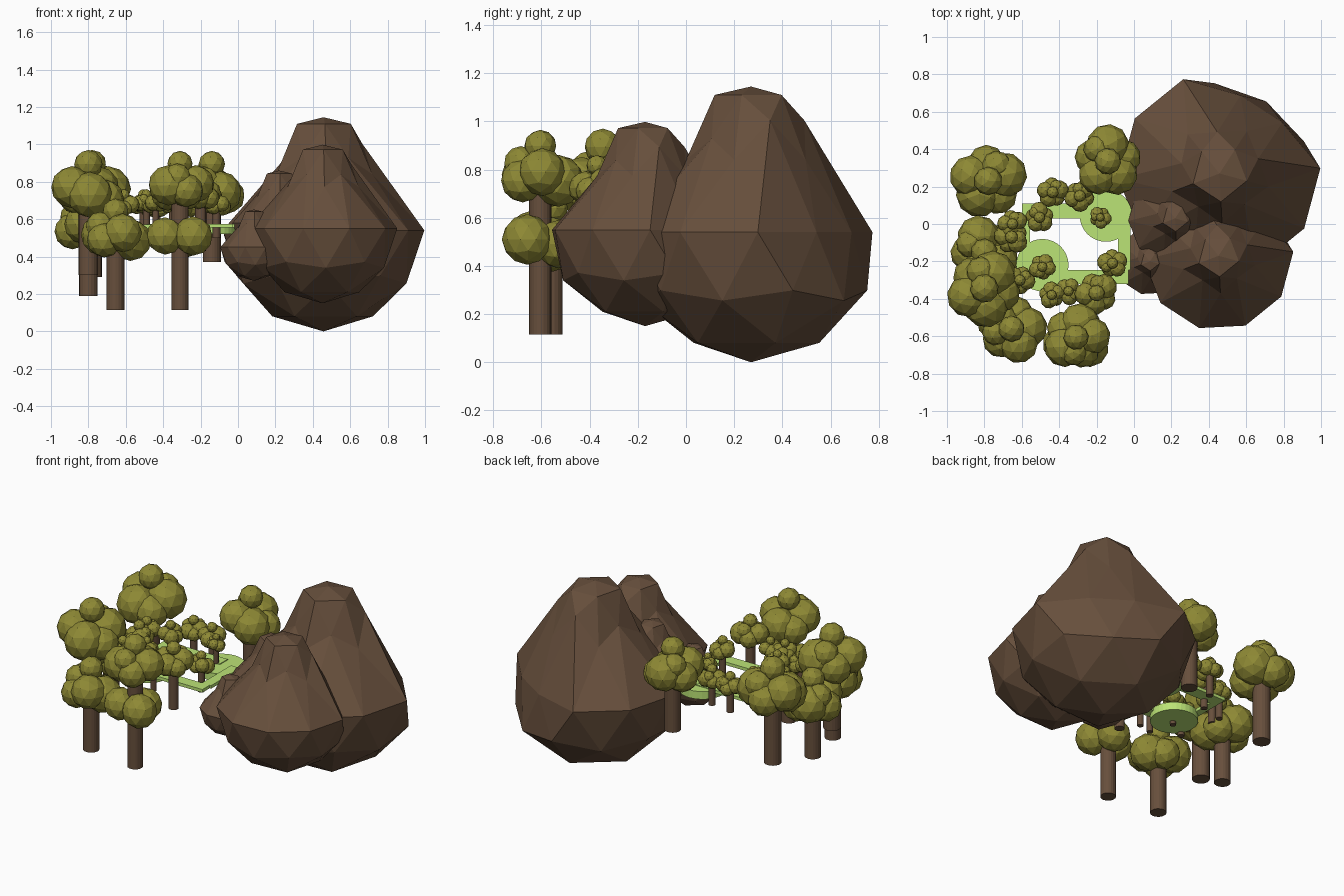
import bpy, bmesh, math, random
from mathutils import Matrix, Vector

if "Cube" in bpy.data.objects:
    bpy.data.objects.remove(bpy.data.objects["Cube"])

random.seed(4)


def material(name, rgb):
    m = bpy.data.materials.new(name)
    m.diffuse_color = (*rgb, 1)
    m.use_nodes = True
    m.node_tree.nodes["Principled BSDF"].inputs["Base Color"].default_value = m.diffuse_color
    return m


BROWN = material("earth_brown", (0.135, 0.078, 0.045))
LEAF = material("olive_leaf", (0.27, 0.25, 0.035))
GRASS = material("light_green", (0.50, 0.77, 0.18))


def finish(name, bm, mat):
    me = bpy.data.meshes.new(name)
    bmesh.ops.recalc_face_normals(bm, faces=bm.faces)
    bm.to_mesh(me)
    bm.free()
    me.materials.append(mat)
    ob = bpy.data.objects.new(name, me)
    bpy.context.collection.objects.link(ob)
    return ob


# Rocks: round below, upper half pulled into a narrow peak
def rock(name, centre, radius):
    bm = bmesh.new()
    bmesh.ops.create_icosphere(bm, subdivisions=2, radius=1)
    bmesh.ops.rotate(bm, verts=bm.verts, matrix=Matrix.Rotation(math.radians(-15), 3, 'Z'))
    for v in bm.verts:
        ang = math.atan2(v.co.y, v.co.x)
        deg = math.degrees(ang)
        r, z = math.hypot(v.co.x, v.co.y), v.co.z
        if z > 0.95:
            r, z = 0, 1.12
        elif z > 0.7:
            r, z = 0.28, 1.055
        elif z > 0.49:
            back = 0 < deg < 120
            r, z = (0.41, 0.86) if back else (0.39, 0.72)
        elif z > 0.3:
            r, z = 0.50, 0.556
        elif z > -0.1 and 30 < deg < 80:      # flattened rear corner
            r = 0.80
        v.co = Vector((r * math.cos(ang), r * math.sin(ang), z)) * radius + Vector(centre)
    finish(name, bm, BROWN)


rock("large_rock", (0.457, 0.27, 0.54), 0.54)
rock("front_rock", (0.452, -0.17, 0.55), 0.40)
rock("small_rock_upper", (0.22, 0.03, 0.58), 0.25)
rock("small_rock_lower", (0.085, -0.20, 0.45), 0.18)


# Leaf bulbs: (angle, distance, height, radius) about the crown centre
BULBS = [(20, 0.09, 0.00, 0.12), (95, 0.09, -0.03, 0.10), (165, 0.095, 0.01, 0.11),
         (235, 0.085, -0.03, 0.12), (305, 0.09, -0.05, 0.10), (0, 0.0, 0.13, 0.075),
         (60, 0.09, 0.05, 0.08)]


def bulb(bm, pos, r):
    m = Matrix.Translation(pos) @ Matrix.Rotation(random.uniform(0, 6.28), 4, 'Z')
    bmesh.ops.create_icosphere(bm, subdivisions=2, radius=r, matrix=m)


def tree(name, x, y, base, top, s, turn=0, extra=()):
    mid = top - 0.205 * s
    bm = bmesh.new()
    h = mid - base
    bmesh.ops.create_cone(bm, cap_ends=True, segments=20, radius1=0.051 * s, radius2=0.051 * s,
                          depth=h, matrix=Matrix.Translation((x, y, base + h / 2)))
    finish(name + "_trunk", bm, BROWN)
    bm = bmesh.new()
    for a, d, z, r in BULBS:
        t = math.radians(a + turn)
        bulb(bm, (x + d * s * math.cos(t), y + d * s * math.sin(t), mid + z * s), r * s)
    for pos, r in extra:
        bulb(bm, pos, r)
    finish(name + "_leaves", bm, LEAF)


# Large trees around the outside
tree("back_left_tree", -0.78, 0.23, 0.29, 0.97, 1.02)
tree("left_tree", -0.80, -0.345, 0.30, 0.97, 1.02, 40)
tree("left_middle_tree", -0.80, -0.15, 0.19, 0.76, 0.96, 90)
tree("front_left_tree", -0.655, -0.56, 0.115, 0.71, 0.94, 130)
tree("front_tree", -0.31, -0.605, 0.115, 0.965, 0.9, 200,
     [((-0.39, -0.64, 0.51), 0.10), ((-0.24, -0.66, 0.51), 0.105), ((-0.29, -0.53, 0.49), 0.10)])
tree("back_right_tree", -0.14, 0.335, 0.37, 0.965, 0.95, 70)
tree("middle_tree", -0.20, -0.37, 0.43, 0.86, 0.58, 20)

# Small trees around the clearing
SMALL = [(-0.435, 0.17, 0.42), (-0.29, 0.15, 0.42), (-0.505, 0.035, 0.40), (-0.18, 0.035, 0.30),
         (-0.115, -0.21, 0.40), (-0.49, -0.23, 0.36), (-0.44, -0.38, 0.36), (-0.35, -0.36, 0.36),
         (-0.655, -0.07, 0.46), (-0.61, -0.30, 0.40), (-0.65, 0.0, 0.40)]
for i, (x, y, s) in enumerate(SMALL):
    base = 0.53 if s == 0.30 else 0.50
    tree("small_tree_%d" % (i + 1), x, y, base, 0.76, s, i * 37)


# Round lawns joined by a rectangular ring of paths
def lawn(name, x, y, r, z0, z1):
    bm = bmesh.new()
    bmesh.ops.create_cone(bm, cap_ends=True, segments=32, radius1=r, radius2=r, depth=z1 - z0,
                          matrix=Matrix.Translation((x, y, (z0 + z1) / 2)))
    finish(name, bm, GRASS)


def path(name, x0, x1, y0, y1):
    bm = bmesh.new()
    m = Matrix.Translation(((x0 + x1) / 2, (y0 + y1) / 2, 0.565))
    bmesh.ops.create_cube(bm, size=1, matrix=m @ Matrix.Diagonal((x1 - x0, y1 - y0, 0.02, 1)))
    finish(name, bm, GRASS)


lawn("right_lawn", -0.15, 0.045, 0.14, 0.52, 0.57)
lawn("left_lawn", -0.49, -0.22, 0.14, 0.52, 0.57)
path("back_path", -0.60, -0.15, 0.03, 0.11)
path("front_path", -0.49, -0.03, -0.32, -0.245)
path("left_path", -0.60, -0.555, -0.25, 0.03)
path("right_path", -0.085, -0.02, -0.245, 0.05)
